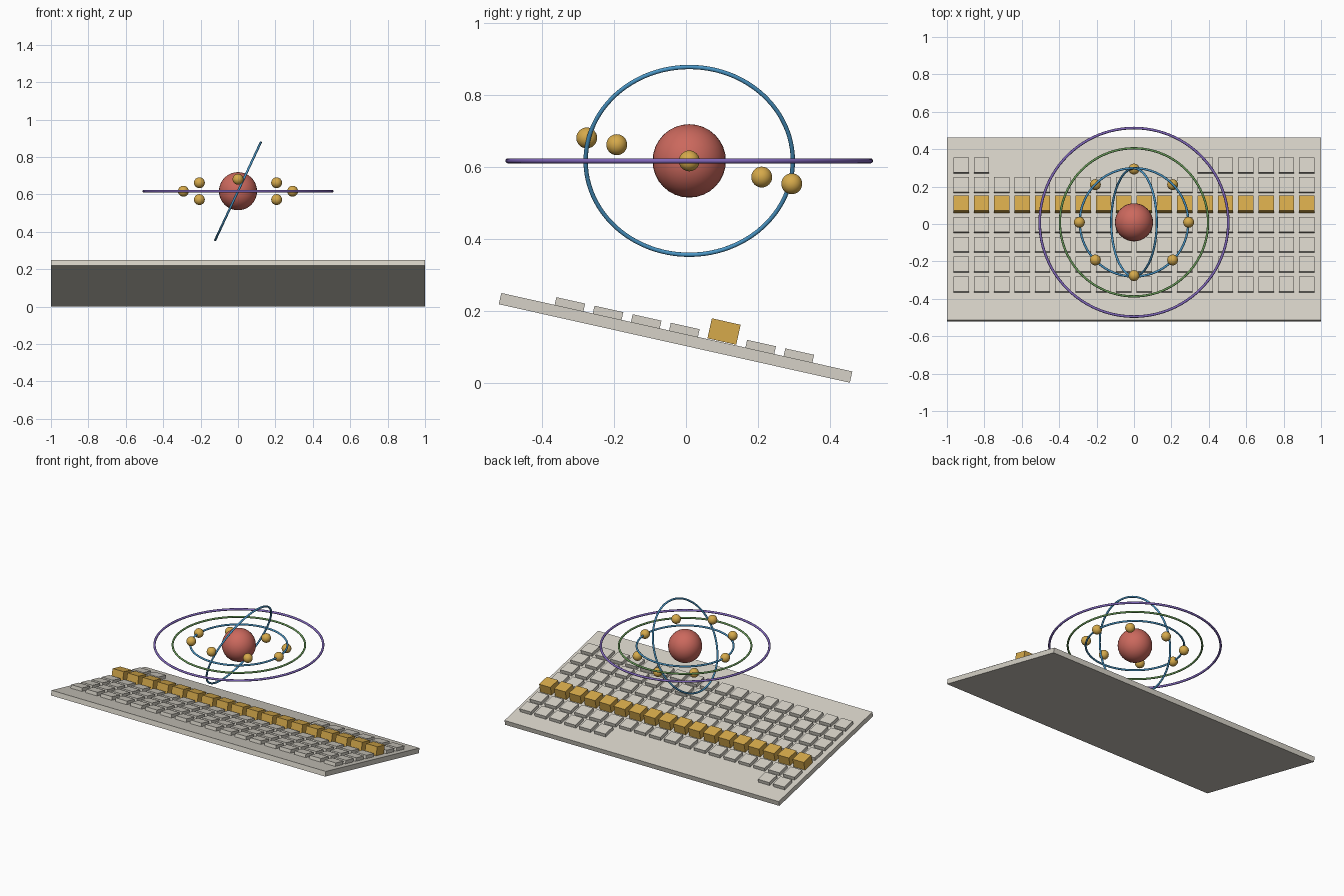
import bpy, bmesh
from math import radians, cos, sin, pi
from mathutils import Matrix, Vector

if "Cube" in bpy.data.objects:
    bpy.data.objects.remove(bpy.data.objects["Cube"])


def material(name, r, g, b):
    m = bpy.data.materials.new(name)
    m.use_nodes = True
    m.diffuse_color = (r, g, b, 1)
    m.node_tree.nodes["Principled BSDF"].inputs["Base Color"].default_value = (r, g, b, 1)
    return m


BEIGE = material("beige", 0.67, 0.64, 0.57)
GOLD = material("gold", 0.67, 0.40, 0.07)
RED = material("red", 0.60, 0.14, 0.11)
BLUE = material("blue", 0.07, 0.31, 0.57)
GREEN = material("green", 0.14, 0.33, 0.10)
PURPLE = material("purple", 0.21, 0.13, 0.48)

TILT = Matrix.Rotation(-0.22, 4, "X")
BOARD = Matrix.Translation((0, -0.029, 0.125)) @ TILT
CORE = Vector((0, 0.009, 0.617))
COLUMNS, ROWS, PITCH, KEY = 18, 7, 0.1087, 0.082
THICKNESS = 0.032


def boxes(name, items, mat):
    """One object of (centre, size) boxes laid out in the tilted board frame."""
    bm = bmesh.new()
    for centre, size in items:
        bmesh.ops.create_cube(bm, size=1, matrix=Matrix.Translation(centre) @ Matrix.Diagonal((*size, 1)))
    mesh = bpy.data.meshes.new(name)
    bm.to_mesh(mesh)
    bm.free()
    mesh.materials.append(mat)
    ob = bpy.data.objects.new(name, mesh)
    ob.matrix_world = BOARD
    bpy.context.collection.objects.link(ob)


def finish(name, mat):
    ob = bpy.context.object
    ob.name = name
    ob.data.materials.append(mat)
    bpy.ops.object.shade_smooth()


def ball(name, centre, radius, mat):
    bpy.ops.mesh.primitive_uv_sphere_add(segments=32, ring_count=16, radius=radius, location=centre)
    finish(name, mat)


def ring(name, radius, tube, mat, lean=0):
    bpy.ops.mesh.primitive_torus_add(major_radius=radius, minor_radius=tube, major_segments=96,
                                     minor_segments=12, location=CORE, rotation=(0, lean, 0))
    finish(name, mat)


def key_row(row, columns, height, lift=0):
    y = 0.019 + (row - (ROWS - 1) / 2) * PITCH
    z = THICKNESS / 2 + lift + height / 2
    return [(((c - (COLUMNS - 1) / 2) * PITCH, y, z), (KEY, KEY, height)) for c in columns]


# Sloping board
boxes("keyboard_base", [((0, 0, 0), (2, 1, THICKNESS))], BEIGE)

# Keys: the back row has a gap in the middle, one row is raised
for row in range(ROWS):
    if row == 4:
        boxes("raised_key_row", key_row(row, range(COLUMNS), 0.057, 0.002), GOLD)
    else:
        columns = [c for c in range(COLUMNS) if row < ROWS - 1 or c < 2 or c > 11]
        boxes(f"key_row_{row + 1}", key_row(row, columns, 0.022), BEIGE)

# Core and orbit rings
ball("nucleus", CORE, 0.102, RED)
ring("inner_orbit", 0.29, 0.006, BLUE)
ring("leaning_orbit", 0.288, 0.006, BLUE, radians(-65))
ring("middle_orbit", 0.396, 0.006, GREEN)
ring("outer_orbit", 0.504, 0.007, PURPLE)

# Small balls on a circle that slopes like the board
for i in range(8):
    a = i * pi / 4
    ball(f"electron_{i + 1}", CORE + TILT @ Vector((0.292 * cos(a), 0.292 * sin(a), 0)), 0.029, GOLD)
